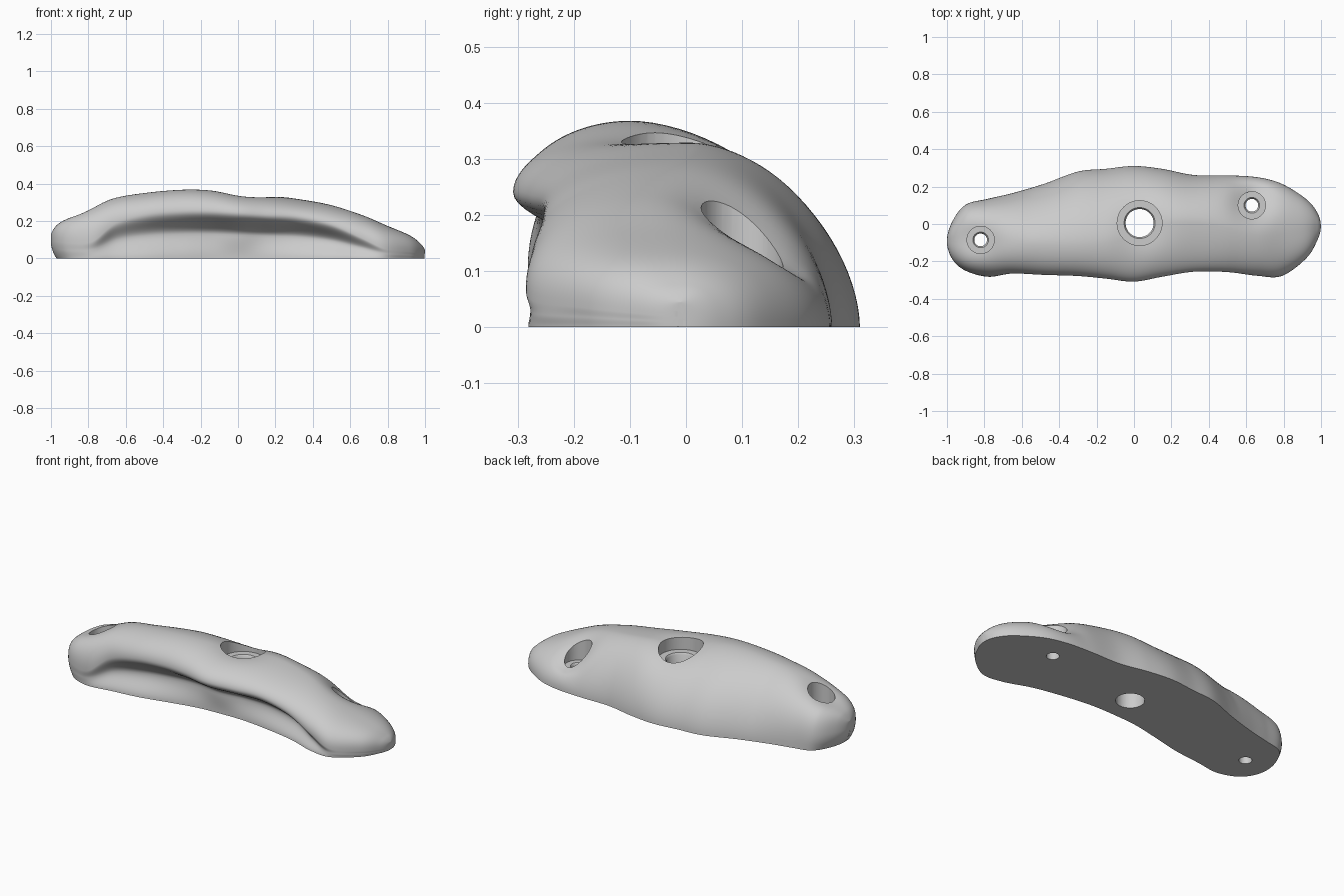
import bpy, bmesh, math

if "Cube" in bpy.data.objects:
    bpy.data.objects.remove(bpy.data.objects["Cube"])

# Stations along the hold: x, back edge, lip edge, groove, front base, height, lip height, ridge y
STATIONS = [
    (-1.00, -.085, -.095, -.095, -.095, .13, .09, -.09),
    (-.97, .02, -.19, -.188, -.185, .18, .09, -.09),
    (-.90, .105, -.25, -.248, -.245, .23, .08, -.09),
    (-.78, .135, -.282, -.275, -.277, .28, .09, -.10),
    (-.65, .165, -.265, -.225, -.26, .325, .19, -.10),
    (-.48, .215, -.272, -.195, -.24, .352, .235, -.10),
    (-.30, .28, -.278, -.17, -.20, .367, .25, -.10),
    (-.15, .295, -.292, -.16, -.17, .365, .25, -.09),
    (.00, .31, -.308, -.17, -.16, .35, .24, -.05),
    (.15, .295, -.282, -.145, -.16, .343, .23, .00),
    (.32, .262, -.255, -.145, -.18, .318, .22, .01),
    (.50, .26, -.257, -.175, -.215, .285, .18, -.02),
    (.66, .25, -.277, -.245, -.268, .234, .11, -.06),
    (.79, .215, -.278, -.275, -.274, .178, .05, -.06),
    (.92, .135, -.185, -.183, -.18, .122, .035, -.04),
    (.98, .065, -.09, -.088, -.085, .075, .025, -.01),
    (1.00, -.005, -.015, -.015, -.015, .045, .02, -.01),
]
# Soft dents around the holes: x, y, depth, radius
DENTS = [(.05, .0, .03, .13), (-.84, -.085, .025, .09), (.64, .13, .06, .10)]


def mirrored(s):
    """Phantom station past a tip, so the plan outline closes round."""
    return (s[0], s[2], s[1], s[1], s[1]) + s[5:]


def catmull(a, b, c, d, t):
    return [.5 * (2*q + (r-p)*t + (2*p-5*q+4*r-s)*t*t + (3*q-p-3*r+s)*t**3)
            for p, q, r, s in zip(a, b, c, d)]


def ease(a, b, t):
    return a + (b - a) * (.5 - .5 * math.cos(math.pi * t))


def dented(x, y, z):
    fade = min(1, max(0, (z - .03) / .1))
    return z - fade * sum(d * math.exp(-((x-cx)**2 + (y-cy)**2) / (r*r))
                          for cx, cy, d, r in DENTS)


def section(st):
    """Ring of points: back slope, top, lip, undercut groove, front base."""
    x, back, lip, groove, base, h, zl, ridge = st
    end = min(1, max(0, (abs(x) - .55) / .35))
    power = 1.12 - (.45 if x < 0 else .25) * end             # boxier ends
    front = 1.0 - .25 * end
    pts = []
    n = 24
    for i in range(n):
        a = math.pi / 2 * i / n
        pts.append((ridge + (back-ridge) * math.cos(a)**power, h * math.sin(a)**power))
    for i in range(n):
        a = math.pi / 2 * (1 - i / n)
        pts.append((ridge + (lip-ridge) * math.cos(a)**front, zl + (h-zl) * math.sin(a)**front))
    pts = [(y, dented(x, y, z)) for y, z in pts]
    zg = zl * .52
    for i in range(12):
        pts.append((ease(lip, groove, i/12), zl + (zg-zl) * i/12))
    for i in range(11):
        pts.append((ease(groove, base, i/10), zg * (1 - i/10)))
    tuck = .03 if x < 0 else .003
    grow = min(1, max(0, (abs(x) - .8) / .2))
    return [(x * (1 - tuck * grow * (1 - min(z/.09, 1))**2), y, z) for y, z in pts]


def make_object(name, bm):
    bmesh.ops.recalc_face_normals(bm, faces=bm.faces)
    me = bpy.data.meshes.new(name)
    bm.to_mesh(me)
    bm.free()
    ob = bpy.data.objects.new(name, me)
    bpy.context.collection.objects.link(ob)
    return ob


def loft(name, rings):
    bm = bmesh.new()
    vs = [[bm.verts.new(p) for p in ring] for ring in rings]
    for r, s in zip(vs, vs[1:]):
        m = len(r)
        for j in range(m):
            bm.faces.new((r[j], r[(j+1) % m], s[(j+1) % m], s[j]))
    bm.faces.new(vs[0])
    bm.faces.new(vs[-1])
    return make_object(name, bm)


# Main body
path = [mirrored(STATIONS[1])] + STATIONS + [mirrored(STATIONS[-2])]
STEPS = 9
rings = []
for k in range(1, len(path) - 2):
    for i in range(STEPS):
        rings.append(section(catmull(*path[k-1:k+3], i / STEPS)))
rings.append(section(STATIONS[-1]))
hold = loft("climbing_hold", rings)


# Stepped bolt and screw holes: x, y, inner radius, outer radius, seat height
def hole(name, x, y, inner, outer, seat):
    prof = [(inner, -.1), (inner, seat - .01), (inner + .008, seat), (outer, seat), (outer, .6)]
    n = 48
    cut = loft(name, [[(x + r*math.cos(2*math.pi*i/n), y + r*math.sin(2*math.pi*i/n), z)
                       for i in range(n)] for r, z in prof])
    cut.hide_render = True
    mod = hold.modifiers.new(name, 'BOOLEAN')
    mod.operation = 'DIFFERENCE'
    mod.solver = 'EXACT'
    mod.object = cut
    return cut


cutters = [hole("bolt_cutter", .03, .005, .075, .12, .255),
           hole("left_screw_cutter", -.82, -.085, .034, .073, .14),
           hole("right_screw_cutter", .63, .10, .034, .073, .09)]

# Bake the holes, then smooth shade
bpy.context.view_layer.objects.active = hold
hold.select_set(True)
for c in cutters:
    bpy.ops.object.modifier_apply(modifier=c.name)
for c in cutters:
    bpy.data.objects.remove(c)
bpy.ops.object.shade_smooth_by_angle(angle=math.radians(40))
